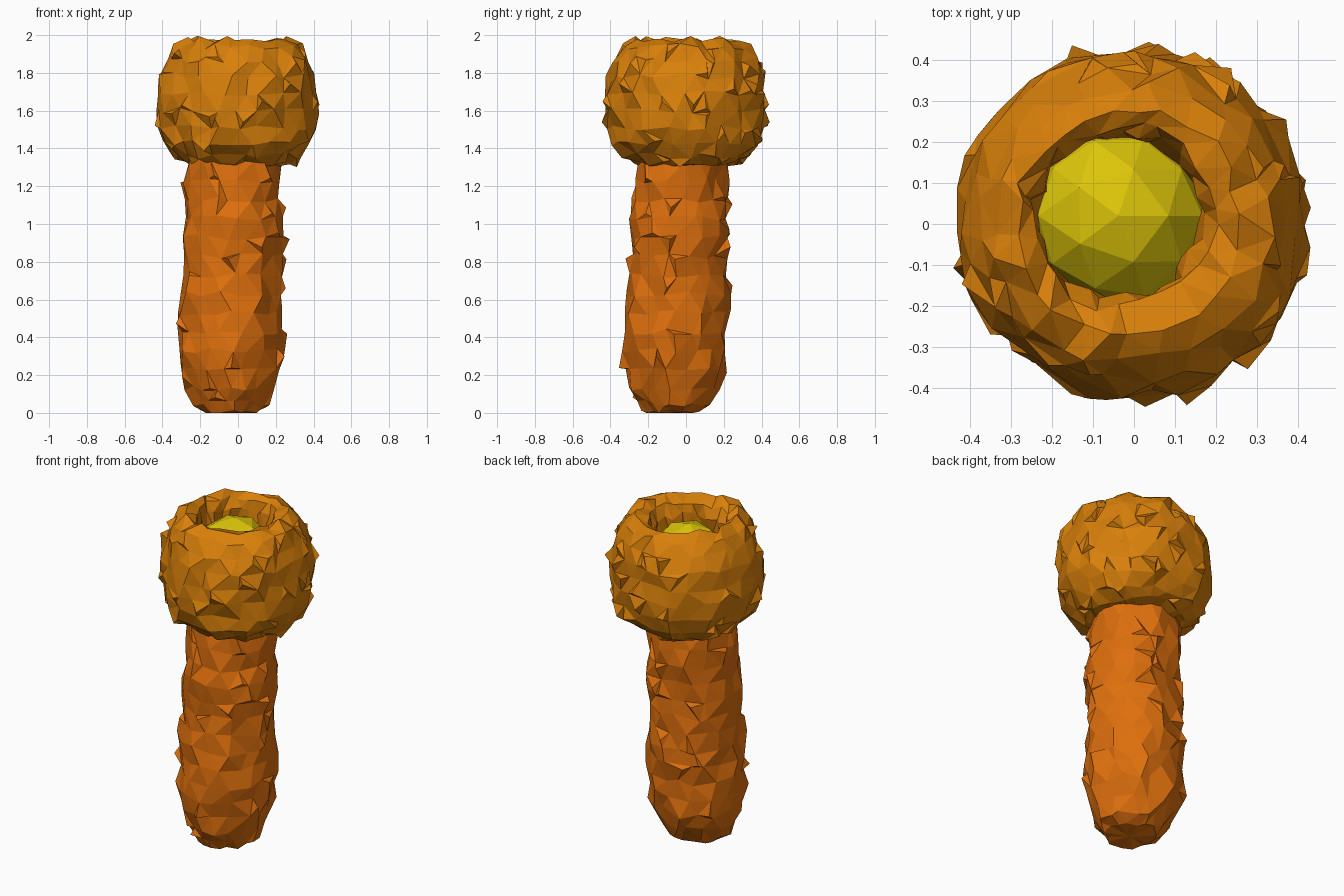
import bpy, bmesh, math, random
from mathutils import Vector

if "Cube" in bpy.data.objects:
    bpy.data.objects.remove(bpy.data.objects["Cube"])

random.seed(11)
TAU = 2 * math.pi


def material(name, rgb):
    m = bpy.data.materials.new(name)
    m.diffuse_color = (*rgb, 1)
    m.use_nodes = True
    m.node_tree.nodes["Principled BSDF"].inputs["Base Color"].default_value = m.diffuse_color
    return m


def finish(bm, name, mat):
    for v in bm.verts:
        v.co.z = min(max(v.co.z, 0), 2)
    bmesh.ops.recalc_face_normals(bm, faces=bm.faces)
    mesh = bpy.data.meshes.new(name)
    bm.to_mesh(mesh)
    bm.free()
    mesh.materials.append(mat)
    ob = bpy.data.objects.new(name, mesh)
    bpy.context.collection.objects.link(ob)
    return ob


def rough_lathe(name, profile, sides, jitter, spikes, span, mat):
    """Revolve (radius, z, centre x, centre y) rings into a rough faceted skin with a few flakes."""
    bm = bmesh.new()
    rings = []
    for k, (r, z, cx, cy) in enumerate(profile):
        ring = []
        for i in range(sides):
            a = TAU * (i + 0.5 * (k % 2) + random.uniform(-0.33, 0.33)) / sides
            rr = r + random.uniform(-jitter, jitter)
            zz = z + random.uniform(-jitter, jitter)
            ring.append(bm.verts.new((cx + rr * math.cos(a), cy + rr * math.sin(a), zz)))
        rings.append(ring)
    # staggered triangles between neighbouring rings
    for k in range(len(rings) - 1):
        lo, hi = rings[k], rings[k + 1]
        for i in range(sides):
            j = (i + 1) % sides
            if k % 2 == 0:
                bm.faces.new((lo[i], lo[j], hi[i]))
                bm.faces.new((lo[j], hi[j], hi[i]))
            else:
                bm.faces.new((lo[i], lo[j], hi[j]))
                bm.faces.new((lo[i], hi[j], hi[i]))
    # close both ends
    for ring, row in ((rings[0], profile[0]), (rings[-1], profile[-1])):
        c = bm.verts.new((row[2], row[3], row[1]))
        for i in range(sides):
            bm.faces.new((ring[i], ring[(i + 1) % sides], c))
    bmesh.ops.recalc_face_normals(bm, faces=bm.faces)
    # small pointed flakes on the outer surface
    chosen = []
    for f in bm.faces:
        c = f.calc_center_median()
        if span[0] < c.z < span[1] and f.normal.dot(Vector((c.x, c.y, 0))) > 0.05 \
                and random.random() < spikes:
            chosen.append(f)
    for f in chosen:
        n, base = f.normal.copy(), f.calc_center_median()
        tip = bmesh.ops.poke(bm, faces=[f])["verts"][0]
        corner = random.choice([e.other_vert(tip) for e in tip.link_edges])
        tip.co = base.lerp(corner.co, 0.4) + n * random.uniform(0.012, 0.04)
    return finish(bm, name, mat)


orange = material("stalk orange", (0.73, 0.16, 0.004))
amber = material("head amber", (0.69, 0.215, 0.003))
yellow = material("core yellow", (0.72, 0.56, 0.003))

# Stalk: upright tube narrowing to a blunt foot
outline = [(0.0, 0.14), (0.05, 0.19), (0.13, 0.228), (0.23, 0.258), (0.34, 0.275),
           (0.60, 0.268), (0.85, 0.258), (1.00, 0.258), (1.25, 0.25), (1.45, 0.24)]


def radius_at(z):
    for (z0, r0), (z1, r1) in zip(outline, outline[1:]):
        if z <= z1:
            return r0 + (r1 - r0) * (z - z0) / (z1 - z0)
    return outline[-1][1]


levels = [0, 0.05, 0.13] + [0.13 + 0.1 * i for i in range(1, 14)]
stalk = [(radius_at(z), z, -0.04 + 0.015 * max(0, z - 0.4), -0.05 + 0.03 * max(0, z - 0.4)
          - 0.03 * max(0, 1 - z / 0.2)) for z in levels]
rough_lathe("stalk", stalk, 16, 0.018, 0.09, (0.05, 1.4), orange)

# Head: hollow bulb with a rounded lip, listed from the inner floor over the rim
ox, oy = -0.038, 0.02
head = [(0.20, 1.62, ox, oy), (0.20, 1.78, ox, oy), (0.20, 1.885, ox, oy),
        (0.222, 1.95, -0.03, 0.018), (0.275, 1.98, -0.015, 0.01), (0.338, 1.94, -0.005, 0),
        (0.382, 1.87, 0, 0), (0.408, 1.785, 0, 0), (0.422, 1.69, 0, 0), (0.424, 1.60, 0, 0),
        (0.415, 1.51, 0, 0), (0.388, 1.43, 0, 0), (0.335, 1.36, 0, 0),
        (0.27, 1.325, 0, 0), (0.20, 1.315, -0.02, -0.03)]
rough_lathe("bulb_head", head, 25, 0.018, 0.1, (1.32, 1.93), amber)

# Core: faceted ball filling the opening
bm = bmesh.new()
bmesh.ops.create_icosphere(bm, subdivisions=2, radius=0.225)
for v in bm.verts:
    v.co = v.co * random.uniform(0.97, 1.03) + Vector((ox, oy, 1.7))
finish(bm, "core_ball", yellow)
